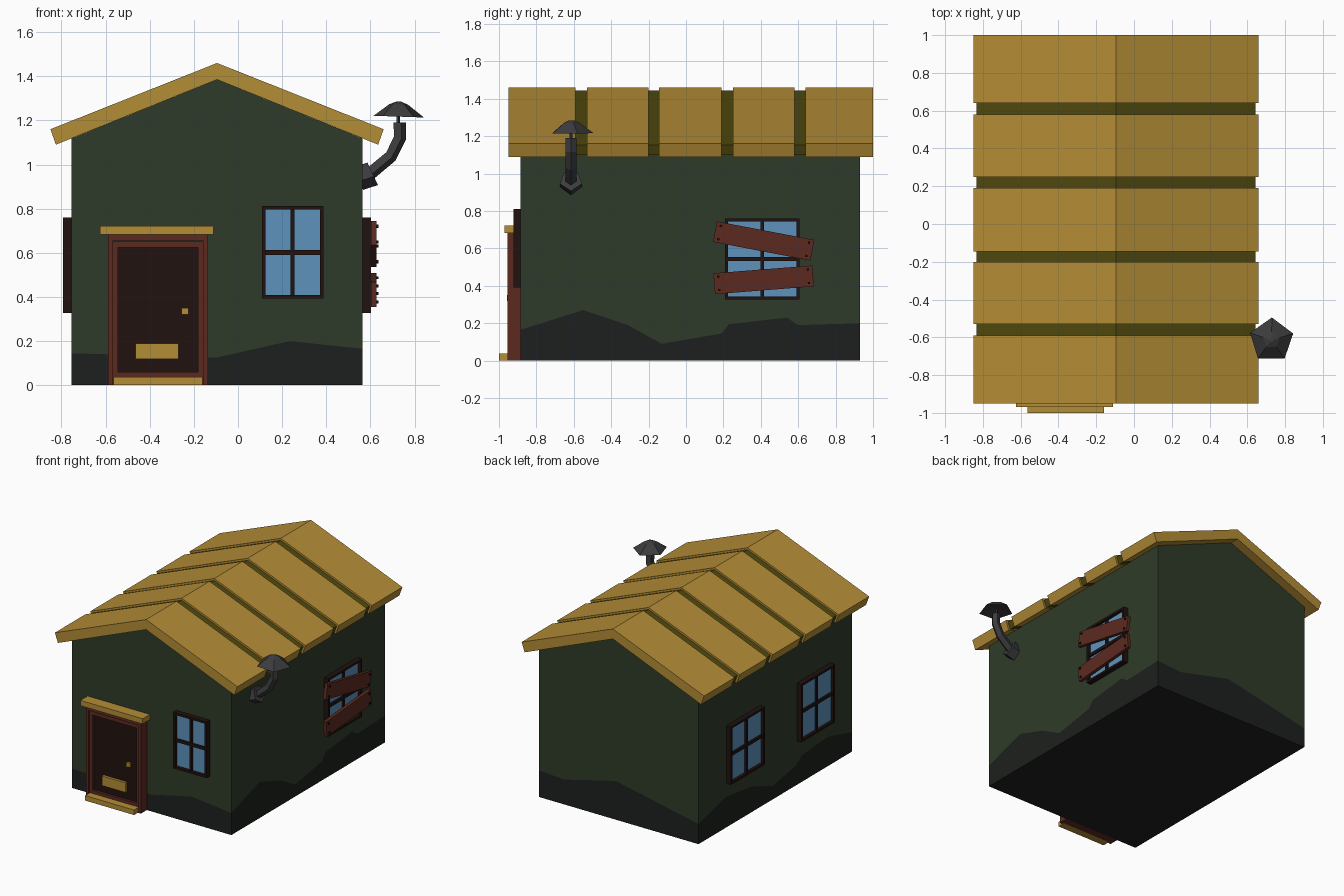
import bpy, bmesh, math
from mathutils import Matrix, Vector

if "Cube" in bpy.data.objects:
    bpy.data.objects.remove(bpy.data.objects["Cube"])


def mat(name, hexcol):
    def lin(c):
        return c / 12.92 if c <= 0.04045 else ((c + 0.055) / 1.055) ** 2.4
    m = bpy.data.materials.new(name)
    m.diffuse_color = [lin(int(hexcol[i:i + 2], 16) / 255) for i in (0, 2, 4)] + [1]
    m.use_nodes = True
    m.node_tree.nodes["Principled BSDF"].inputs["Base Color"].default_value = m.diffuse_color
    return m


GOLD, OLIVE = mat("gold", "B48D36"), mat("olive", "50480F")
GREEN, GRIME = mat("green", "2F3B29"), mat("grime", "1C201D")
DARK, BROWN = mat("dark_wood", "20120F"), mat("red_wood", "5C2A20")
GLASS, IRON = mat("glass", "5F92BC"), mat("iron", "3C3C3E")


def finish(name, bm, *mats):
    bmesh.ops.remove_doubles(bm, verts=bm.verts, dist=1e-5)
    bmesh.ops.recalc_face_normals(bm, faces=bm.faces)
    me = bpy.data.meshes.new(name)
    bm.to_mesh(me)
    bm.free()
    for m in mats:
        me.materials.append(m)
    ob = bpy.data.objects.new(name, me)
    bpy.context.collection.objects.link(ob)
    return ob


def boxes(name, spans, material, M=Matrix()):
    """Each span is x0, x1, y0, y1, z0, z1."""
    bm = bmesh.new()
    for x0, x1, y0, y1, z0, z1 in spans:
        T = Matrix.Translation(((x0 + x1) / 2, (y0 + y1) / 2, (z0 + z1) / 2))
        S = Matrix.Diagonal((x1 - x0, y1 - y0, z1 - z0, 1))
        bmesh.ops.create_cube(bm, size=1, matrix=M @ T @ S)
    ob = finish(name, bm, material)
    return ob


def extrude_y(name, profile, y0, y1, material):
    bm = bmesh.new()
    f = bm.faces.new([bm.verts.new((x, y0, z)) for x, z in profile])
    r = bmesh.ops.extrude_face_region(bm, geom=[f])
    bmesh.ops.translate(bm, vec=(0, y1 - y0, 0),
                        verts=[v for v in r["geom"] if isinstance(v, bmesh.types.BMVert)])
    return finish(name, bm, material)


def tube(name, rings, material, y, sides=5, spin=0.0):
    """Rings are x, z, radius, tilt of the axis from vertical towards +x."""
    bm = bmesh.new()
    loops = []
    for x, z, r, tilt in rings:
        M = Matrix.Translation((x, y, z)) @ Matrix.Rotation(math.radians(tilt), 4, 'Y')
        loops.append([bm.verts.new(M @ Vector((r * math.cos(a), r * math.sin(a), 0)))
                      for a in (spin + math.tau * i / sides for i in range(sides))])
    for a, b in zip(loops, loops[1:]):
        for i in range(sides):
            j = (i + 1) % sides
            bm.faces.new((a[i], a[j], b[j], b[i]))
    bm.faces.new(loops[0][::-1])
    bm.faces.new(loops[-1])
    return finish(name, bm, material)


# House walls, each split into painted wall and a jagged grime band
X0, X1, Y0, Y1, RX, EAVE, RIDGE = -0.755, 0.565, -0.885, 0.93, -0.095, 1.118, 1.385
front = [(X0, .145), (-.1, .125), (.235, .2), (X1, .165)]
right = [(Y0, .165), (-.55, .27), (-.31, .19), (-.13, .09), (.19, .145),
         (.23, .195), (.54, .23), (.6, .19), (Y1, .2)]
back = [(X1, .2), (.36, .185), (-.07, .29), (X0, .15)]
left = [(Y1, .15), (.6, .23), (.3, .19), (.05, .1), (-.22, .15), (-.3, .2), (-.6, .22), (Y0, .145)]
bm = bmesh.new()
for line, fixed, along_x in ((front, Y0, 1), (right, X1, 0), (back, Y1, 1), (left, X0, 0)):
    a, b = line[0][0], line[-1][0]
    top = [(b, EAVE)] + ([(RX, RIDGE)] if along_x else []) + [(a, EAVE)]
    for idx, outline in ((0, line + top), (1, [(a, 0), (b, 0)] + line[::-1])):
        f = bm.faces.new([bm.verts.new((u, fixed, z) if along_x else (fixed, u, z))
                          for u, z in outline])
        f.material_index = idx
floor = bm.faces.new([bm.verts.new(p) for p in ((X0, Y0, 0), (X0, Y1, 0), (X1, Y1, 0), (X1, Y0, 0))])
floor.material_index = 1
for x in (X0, X1):
    bm.faces.new([bm.verts.new(p) for p in ((x, Y0, EAVE), (x, Y1, EAVE), (RX, Y1, RIDGE), (RX, Y0, RIDGE))])
finish("house_walls", bm, GREEN, GRIME)


# Roof: five broad panels with darker strips in the gaps
def chevron(half_top, z_top, ridge_top, half_low, z_low, ridge_low):
    return [(RX - half_top, z_top), (RX, ridge_top), (RX + half_top, z_top),
            (RX + half_low, z_low), (RX, ridge_low), (RX - half_low, z_low)]


panels = [(-.95, -.59), (-.53, -.2), (-.145, .19), (.25, .58), (.64, 1.0)]
for y0, y1 in panels:
    extrude_y("roof_panel", chevron(.755, 1.16, 1.46, .73, 1.09, 1.385), y0, y1, GOLD)
for (_, y0), (y1, _) in zip(panels, panels[1:]):
    extrude_y("roof_gap_strip", chevron(.738, 1.152, 1.445, .718, 1.1, 1.39), y0, y1, OLIVE)

# Door: stepped frame, panel, lintel, step, letter slot and knob
for name, x0, x1, z1, y in (("outer", -.59, -.135, .685, -.955), ("inner", -.567, -.158, .653, -.943)):
    w = .023
    boxes("door_frame_" + name, [(x0, x0 + w, y, Y0, 0, z1), (x1 - w, x1, y, Y0, 0, z1),
                                 (x0 + w, x1 - w, y, Y0, z1 - .03, z1)], BROWN)
boxes("door_sill", [(-.545, -.18, -.943, Y0, 0, .06)], BROWN)
boxes("door_panel", [(-.546, -.18, -.925, Y0, .055, .63)], DARK)
boxes("door_lintel", [(-.625, -.11, -.97, Y0, .682, .722)], GOLD)
boxes("door_step", [(-.565, -.16, -1.0, -.93, 0, .037)], GOLD)
boxes("letter_slot", [(-.465, -.27, -.945, -.92, .118, .19)], GOLD)
boxes("door_knob", [(-.248, -.232, -.94, -.92, .327, .343), (-.256, -.225, -.957, -.937, .32, .35)], GOLD)


# Windows, built facing -y at the origin then turned onto their wall
def wall_matrix(x, y, z, turn):
    return Matrix.Translation((x, y, z)) @ Matrix.Rotation(math.radians(turn), 4, 'Z')


def window(name, w, h, M):
    a, b, t, d = w / 2, h / 2, .016, -.038
    boxes(name + "_frame", [(-a, -a + t, d, 0, -b, b), (a - t, a, d, 0, -b, b),
                            (-a + t, a - t, d, 0, b - t, b), (-a + t, a - t, d, 0, -b, -b + t),
                            (-.009, .009, d + .008, 0, -b + t, b - t),
                            (-a + t, a - t, d + .008, 0, -.011, .011)], DARK, M)
    boxes(name + "_glass", [(-a + t, a - t, -.016, 0, -b + t, b - t)], GLASS, M)


window("front_window", .278, .42, wall_matrix(.248, Y0, .602, 0))
window("right_window", .397, .434, wall_matrix(X1, .408, .544, 90))
for y in (.4, -.43):
    window("left_window", .397, .434, wall_matrix(X0, y, .544, -90))

# Crooked boards nailed over the right window
for z, tilt in ((.64, 10.8), (.432, -4.5)):
    M = wall_matrix(X1 + .038, .415, z, 90) @ Matrix.Rotation(math.radians(tilt), 4, 'Y')
    boxes("window_board", [(-.265, .265, -.024, 0, -.056, .056)], BROWN, M)
    boxes("board_nails", [(u - .006, u + .006, -.033, -.02, v - .006, v + .006)
                          for u in (-.24, .24) for v in (-.036, .036)], DARK, M)

# Stove pipe: wall collar, bent pipe, stem and pentagonal cap
PY = -.615
tube("pipe_collar", [(.55, .945, .062, 75), (.608, .963, .062, 65)], IRON, PY)
tube("stove_pipe", [(.59, .955, .032, 60), (.69, 1.038, .031, 43), (.731, 1.12, .031, 14),
                    (.73, 1.19, .031, 0)], IRON, PY)
tube("cap_stem", [(.725, 1.18, .008, 0), (.725, 1.235, .008, 0)], IRON, PY)
tube("pipe_cap", [(.728, 1.232, .02, 0), (.728, 1.217, .12, 2), (.728, 1.272, .045, 2),
                  (.728, 1.285, .012, 0)], IRON, PY, spin=math.radians(89))
